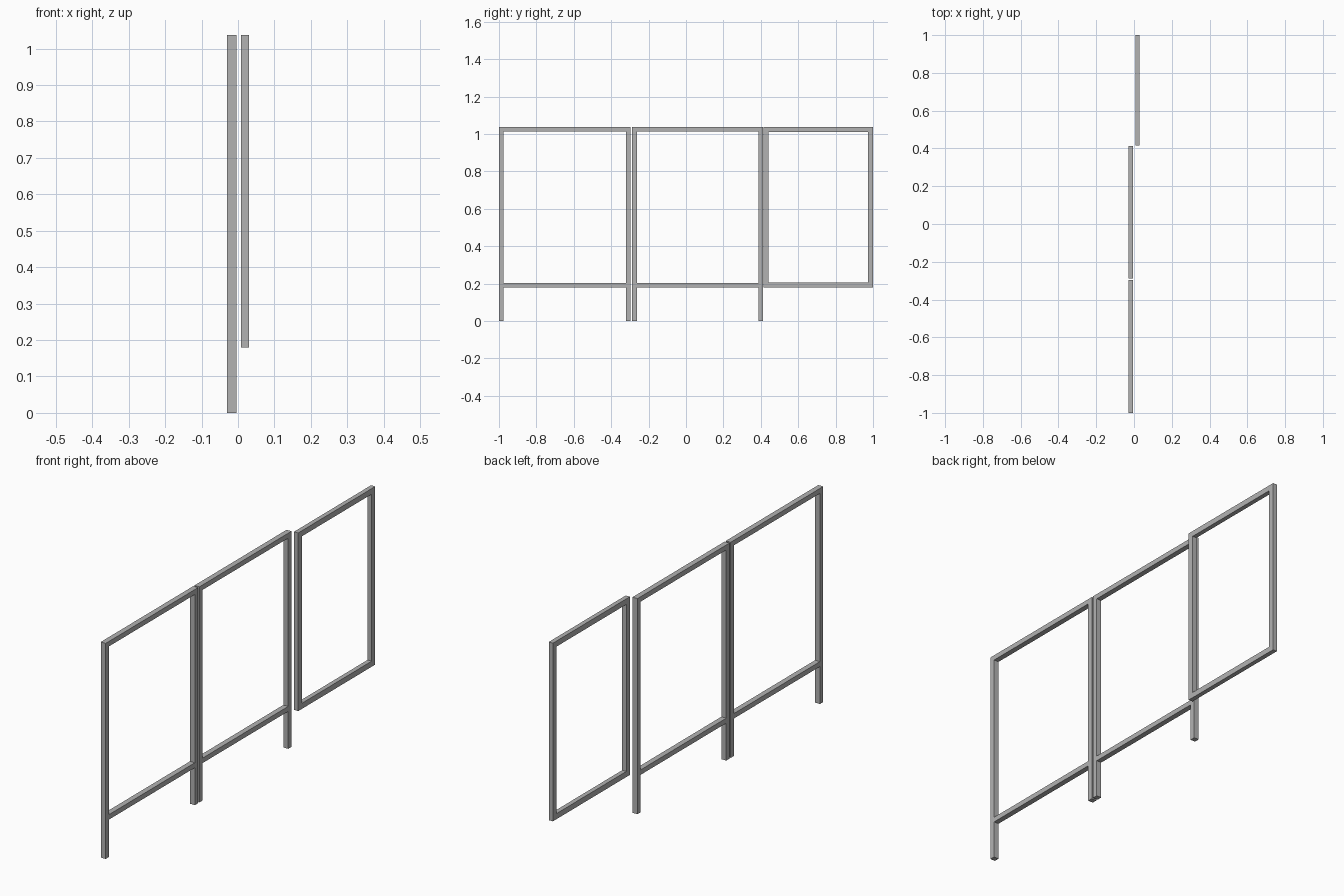
import bpy

cube = bpy.data.objects.get("Cube")
if cube:
    bpy.data.objects.remove(cube, do_unlink=True)

steel = bpy.data.materials.new("grey steel")
steel.use_nodes = True
GREY = (0.45, 0.45, 0.45, 1)
steel.diffuse_color = GREY
steel.node_tree.nodes["Principled BSDF"].inputs["Base Color"].default_value = GREY

TOP, RAIL_BOTTOM = 1.037, 0.18


def bar(name, lo, hi):
    """Box bar between two opposite corners."""
    bpy.ops.mesh.primitive_cube_add(size=1, location=[(a + b) / 2 for a, b in zip(lo, hi)])
    ob = bpy.context.object
    ob.name = name
    ob.scale = [b - a for a, b in zip(lo, hi)]
    bpy.ops.object.transform_apply(location=False, rotation=False, scale=True)
    ob.data.materials.append(steel)


def frame(name, x0, x1, y0, y1, post, rail, foot):
    """Two uprights from foot height to the top, joined by two rails."""
    bar(name + "_front_post", (x0, y0, foot), (x1, y0 + post, TOP))
    bar(name + "_back_post", (x0, y1 - post, foot), (x1, y1, TOP))
    for part, z in (("bottom_rail", RAIL_BOTTOM), ("top_rail", TOP - rail)):
        bar(name + "_" + part, (x0, y0 + post, z), (x1, y1 - post, z + rail))


# Two fixed panels standing on legs
frame("front_panel", -0.03, -0.004, -1.0, -0.297, 0.025, 0.024, 0)
frame("middle_panel", -0.03, -0.004, -0.288, 0.412, 0.025, 0.024, 0)
# Raised gate, offset to the left
frame("gate", 0.008, 0.03, 0.415, 1.0, 0.027, 0.027, RAIL_BOTTOM)
